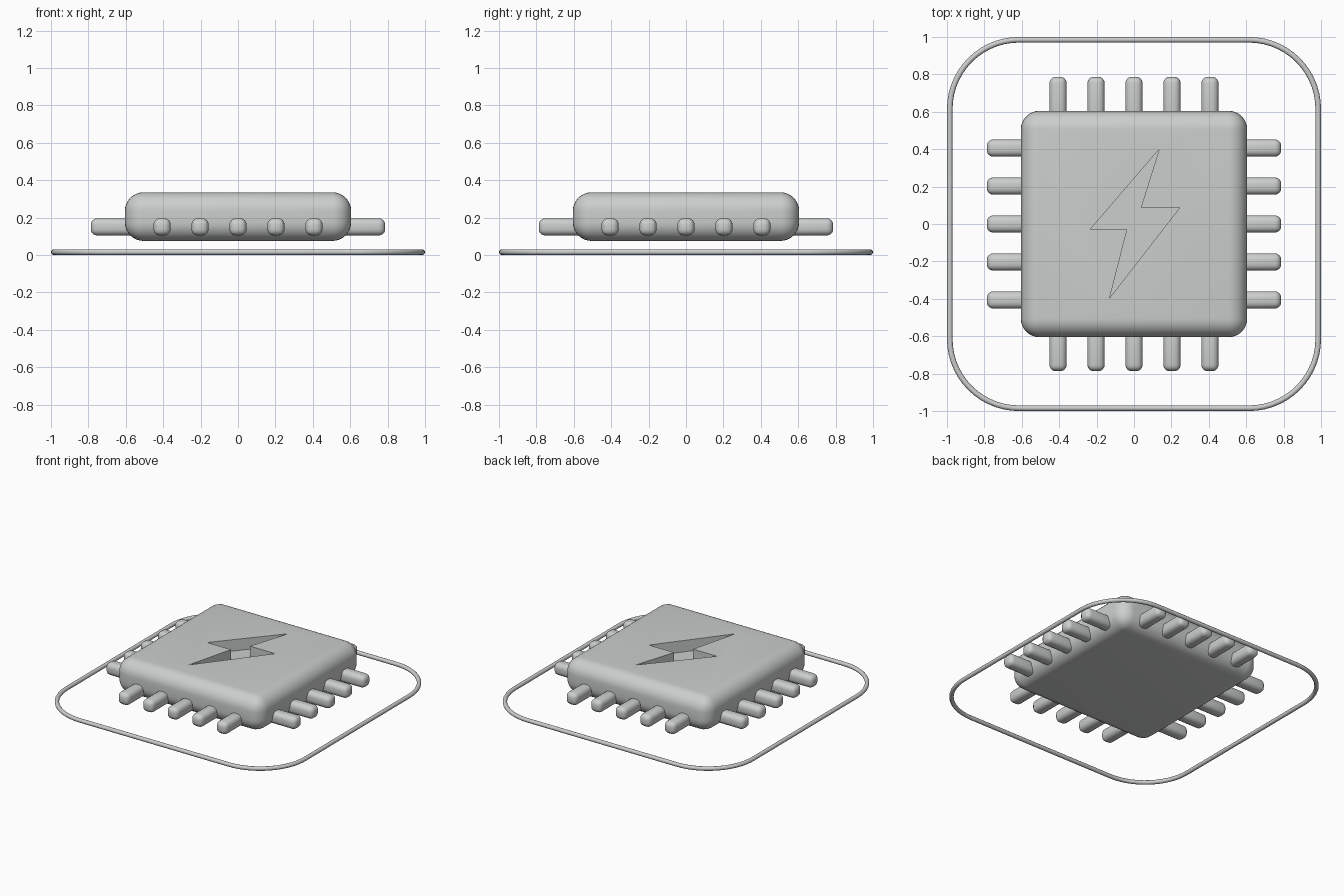
import bpy, bmesh, math
from mathutils import Vector

if "Cube" in bpy.data.objects:
    bpy.data.objects.remove(bpy.data.objects["Cube"])

grey = bpy.data.materials.new("light_grey")
grey.diffuse_color = (0.60, 0.62, 0.61, 1)
grey.use_nodes = True
grey.node_tree.nodes["Principled BSDF"].inputs["Base Color"].default_value = grey.diffuse_color


def activate(ob):
    bpy.ops.object.select_all(action='DESELECT')
    ob.select_set(True)
    bpy.context.view_layer.objects.active = ob


def add_object(name, bm):
    me = bpy.data.meshes.new(name)
    bmesh.ops.recalc_face_normals(bm, faces=bm.faces)
    bm.to_mesh(me)
    bm.free()
    ob = bpy.data.objects.new(name, me)
    bpy.context.collection.objects.link(ob)
    me.materials.append(grey)
    return ob


def smooth(ob):
    activate(ob)
    bpy.ops.object.shade_smooth_by_angle(angle=math.radians(35))


def rounded_box(name, size, centre, radius, segments):
    bm = bmesh.new()
    bmesh.ops.create_cube(bm, size=1)
    bmesh.ops.scale(bm, vec=size, verts=bm.verts)
    bmesh.ops.bevel(bm, geom=bm.edges[:], offset=radius, segments=segments,
                    profile=0.5, affect='EDGES')
    bmesh.ops.translate(bm, vec=centre, verts=bm.verts)
    return add_object(name, bm)


# Chip body: a soft-edged slab
body = rounded_box("chip_body", (1.21, 1.21, 0.26), (0, 0, 0.205), 0.1, 8)

# Lightning-shaped pocket cut into the top
bolt = [(0.135, 0.40), (0.037, 0.088), (0.245, 0.088),
        (-0.13, -0.395), (-0.037, -0.03), (-0.235, -0.03)]
bm = bmesh.new()
face = bm.faces.new([bm.verts.new((x, y, 0.25)) for x, y in bolt])
ext = bmesh.ops.extrude_face_region(bm, geom=[face])
bmesh.ops.translate(bm, vec=(0, 0, 0.2),
                    verts=[g for g in ext["geom"] if isinstance(g, bmesh.types.BMVert)])
cutter = add_object("bolt_cutter", bm)
cutter.hide_render = True
mod = body.modifiers.new("bolt_pocket", 'BOOLEAN')
mod.operation = 'DIFFERENCE'
mod.solver = 'EXACT'
mod.object = cutter
activate(body)
bpy.ops.object.modifier_apply(modifier=mod.name)
bpy.data.objects.remove(cutter, do_unlink=True)
smooth(body)

# Five contact pins on each of the four sides
for side, (dx, dy) in {"right": (1, 0), "left": (-1, 0),
                       "back": (0, 1), "front": (0, -1)}.items():
    for i in range(5):
        t = (i - 2) * 0.203
        size = (0.26 if dx else 0.092, 0.26 if dy else 0.092, 0.092)
        centre = (dx * 0.657 + abs(dy) * t, dy * 0.657 + abs(dx) * t, 0.15)
        smooth(rounded_box(f"{side}_pin_{i + 1}", size, centre, 0.034, 4))

# Thin rounded-square ring around the chip: a round tube swept along its path
TUBE, RADIUS, STEPS, SIDES = 0.015, 0.37, 14, 12
path = []
for q, (sx, sy) in enumerate([(1, 1), (-1, 1), (-1, -1), (1, -1)]):
    for s in range(STEPS + 1):
        a = (q + s / STEPS) * math.pi / 2
        n = Vector((math.cos(a), math.sin(a), 0))
        c = 1 - TUBE - RADIUS
        path.append((Vector((sx * c, sy * c, TUBE)) + n * RADIUS, n))
bm = bmesh.new()
loops = []
for p, n in path:
    loops.append([bm.verts.new(p + TUBE * (n * math.cos(b) + Vector((0, 0, math.sin(b)))))
                  for b in (k * math.tau / SIDES for k in range(SIDES))])
for i, loop in enumerate(loops):
    nxt = loops[(i + 1) % len(loops)]
    for k in range(SIDES):
        m = (k + 1) % SIDES
        bm.faces.new((loop[k], nxt[k], nxt[m], loop[m]))
smooth(add_object("outer_ring", bm))
